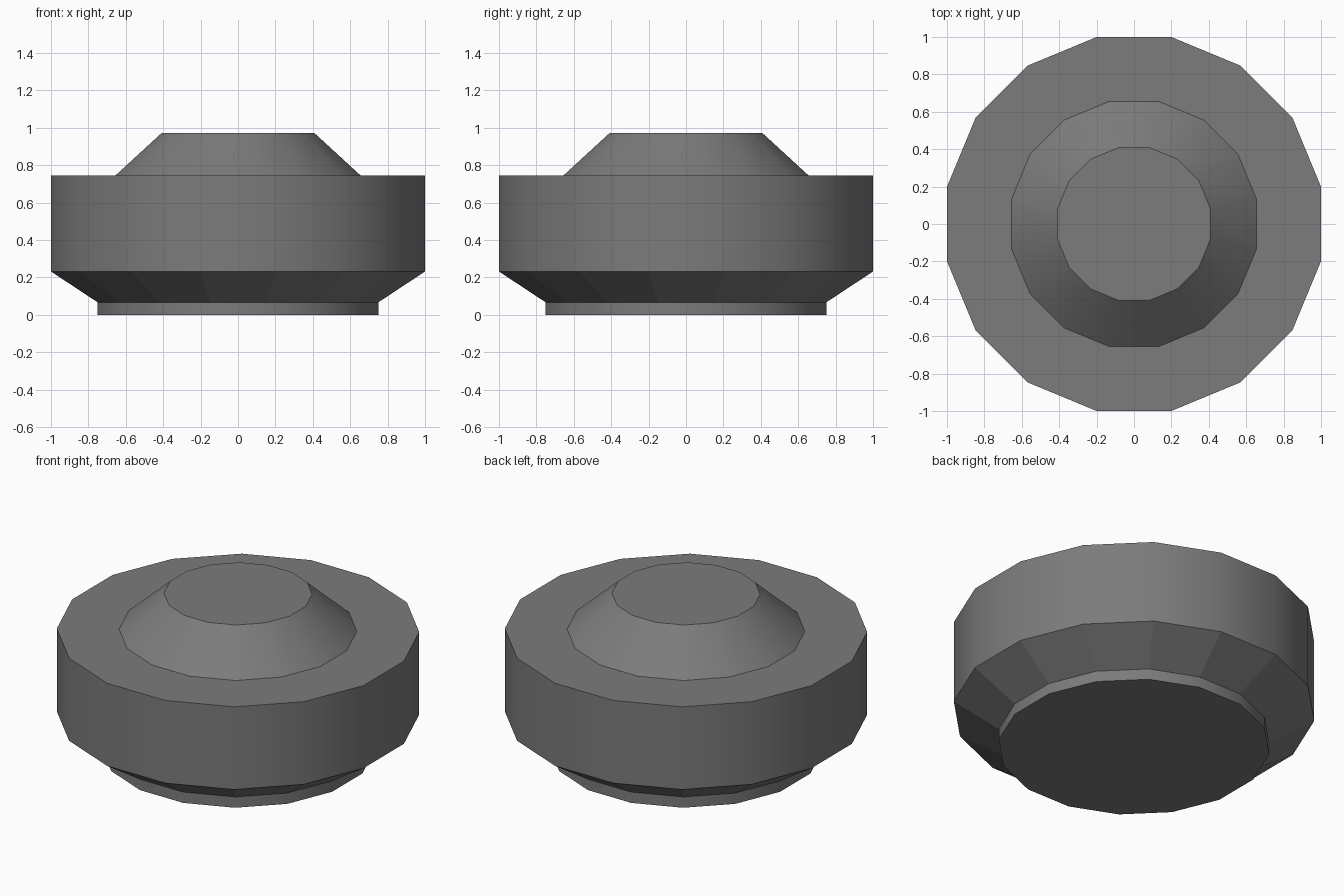
import bpy, bmesh, math

if "Cube" in bpy.data.objects:
    bpy.data.objects.remove(bpy.data.objects["Cube"])

SIDES = 16
# Half-width across flats and height of each ring, bottom to top
PROFILE = [(0.75, 0), (0.75, 0.067), (1.0, 0.232), (1.0, 0.745), (0.656, 0.745), (0.409, 0.972)]
FLAT_BANDS = {1}  # faceted underside bevel

bm = bmesh.new()
rings = []
for half_width, z in PROFILE:
    r = half_width / math.cos(math.pi / SIDES)
    angles = [2 * math.pi * (i + 0.5) / SIDES for i in range(SIDES)]
    rings.append([bm.verts.new((r * math.cos(a), r * math.sin(a), z)) for a in angles])

# Foot, bevel, wall, shoulder and tapered cap
for band, (low, high) in enumerate(zip(rings, rings[1:])):
    for i in range(SIDES):
        j = (i + 1) % SIDES
        face = bm.faces.new((low[i], low[j], high[j], high[i]))
        face.smooth = band not in FLAT_BANDS

# Flat bottom and top
bm.faces.new(rings[0][::-1])
bm.faces.new(rings[-1])

# Crisp ring edges between bands
bm.normal_update()
for edge in bm.edges:
    edge.smooth = edge.calc_face_angle() < math.radians(30)

mesh = bpy.data.meshes.new("stepped_knob")
bm.to_mesh(mesh)
bm.free()

# Dark grey finish
dark_grey = bpy.data.materials.new("dark_grey")
dark_grey.diffuse_color = (0.2, 0.2, 0.2, 1)
dark_grey.use_nodes = True
dark_grey.node_tree.nodes["Principled BSDF"].inputs["Base Color"].default_value = dark_grey.diffuse_color
mesh.materials.append(dark_grey)
bpy.context.collection.objects.link(bpy.data.objects.new("stepped_knob", mesh))
